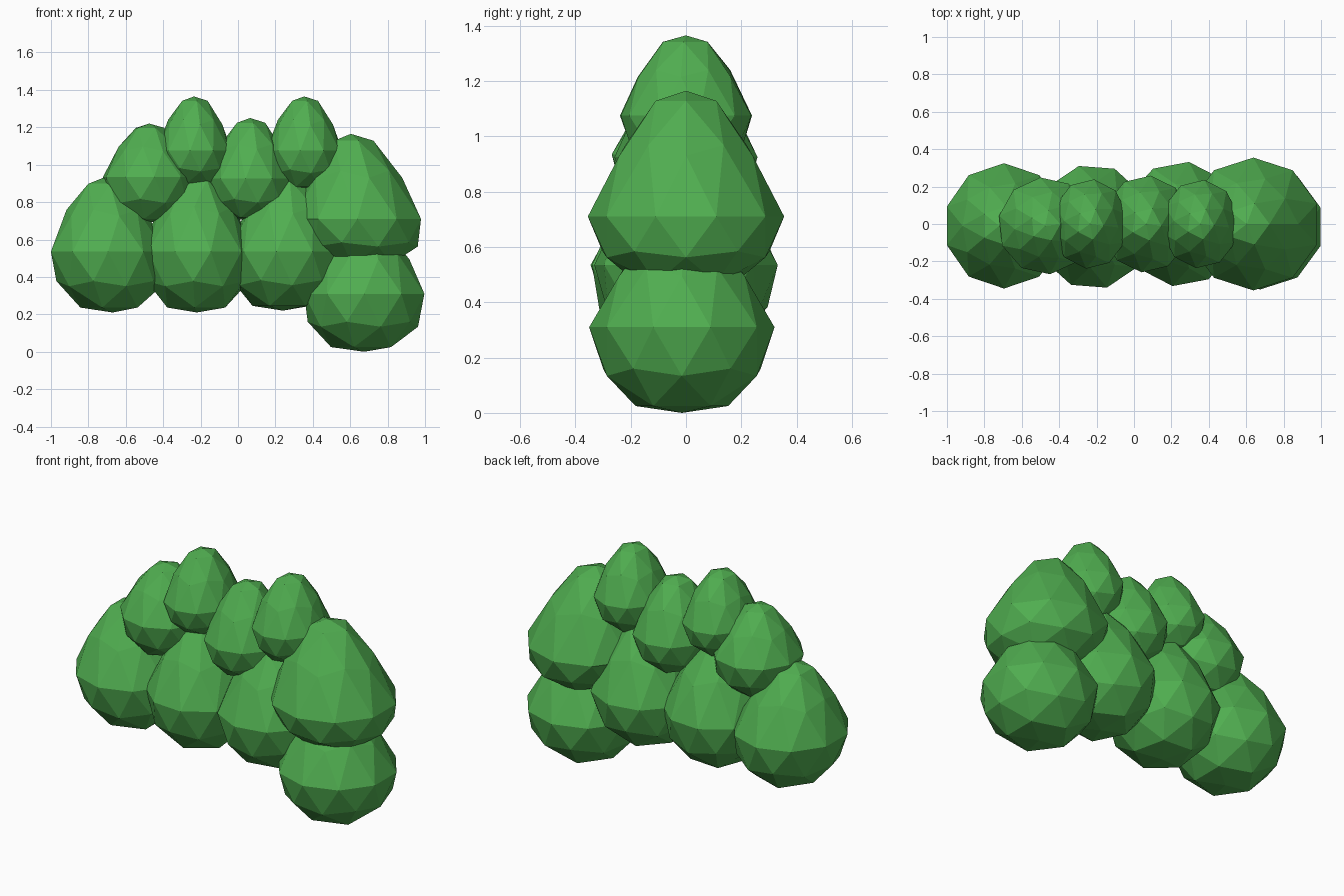
import bpy, bmesh
from math import radians
from mathutils import Matrix

if "Cube" in bpy.data.objects:
    bpy.data.objects.remove(bpy.data.objects["Cube"])

# Leaf colour
green = bpy.data.materials.new("leaf_green")
green.diffuse_color = (0.08, 0.42, 0.08, 1)
green.use_nodes = True
green.node_tree.nodes["Principled BSDF"].inputs["Base Color"].default_value = green.diffuse_color


def leaf_clump(name, x, y, z, rx, ry, up, down, lean=0.0, taper=0.45, turn=0):
    """Egg-shaped low-poly clump: widest at height z, tapering to a blunted top."""
    bm = bmesh.new()
    bmesh.ops.create_icosphere(bm, subdivisions=2, radius=1,
                               matrix=Matrix.Rotation(radians(turn), 4, 'Z'))
    for v in bm.verts:
        h = v.co.z
        k = 1 - taper * max(h, 0)
        # Blunt both poles, keeping the full height
        f = h if abs(h) > 0.95 else h / 0.925
        v.co.x = x + v.co.x * rx * k + lean * h
        v.co.y = y + v.co.y * ry * k
        v.co.z = z + f * (up if h > 0 else down)
    mesh = bpy.data.meshes.new(name)
    bm.to_mesh(mesh)
    bm.free()
    mesh.materials.append(green)
    obj = bpy.data.objects.new(name, mesh)
    bpy.context.collection.objects.link(obj)
    return obj


# Lower row, left to right
leaf_clump("lower_clump_left", -0.695, -0.01, 0.535, 0.321, 0.335, 0.395, 0.325, lean=-0.025)
leaf_clump("lower_clump_middle", -0.22, -0.015, 0.535, 0.31, 0.335, 0.42, 0.325, turn=14)
leaf_clump("lower_clump_right", 0.25, 0.0, 0.535, 0.315, 0.335, 0.42, 0.315, lean=0.01, turn=-8)

# Large right side pair
leaf_clump("large_clump_right", 0.638, 0.0, 0.71, 0.358, 0.355, 0.455, 0.26, lean=-0.035)
leaf_clump("bottom_clump_right", 0.675, -0.015, 0.31, 0.338, 0.335, 0.38, 0.31)

# Upper row, left to right
leaf_clump("upper_clump_left", -0.475, -0.01, 0.935, 0.252, 0.26, 0.285, 0.245, turn=6)
leaf_clump("top_clump_left", -0.235, 0.0, 1.075, 0.205, 0.24, 0.29, 0.195, taper=0.38, turn=-6)
leaf_clump("upper_clump_middle", 0.065, 0.0, 0.925, 0.235, 0.26, 0.325, 0.225, taper=0.4, turn=-6)
leaf_clump("top_clump_right", 0.354, 0.0, 1.075, 0.208, 0.237, 0.29, 0.21, taper=0.38, turn=-6)
